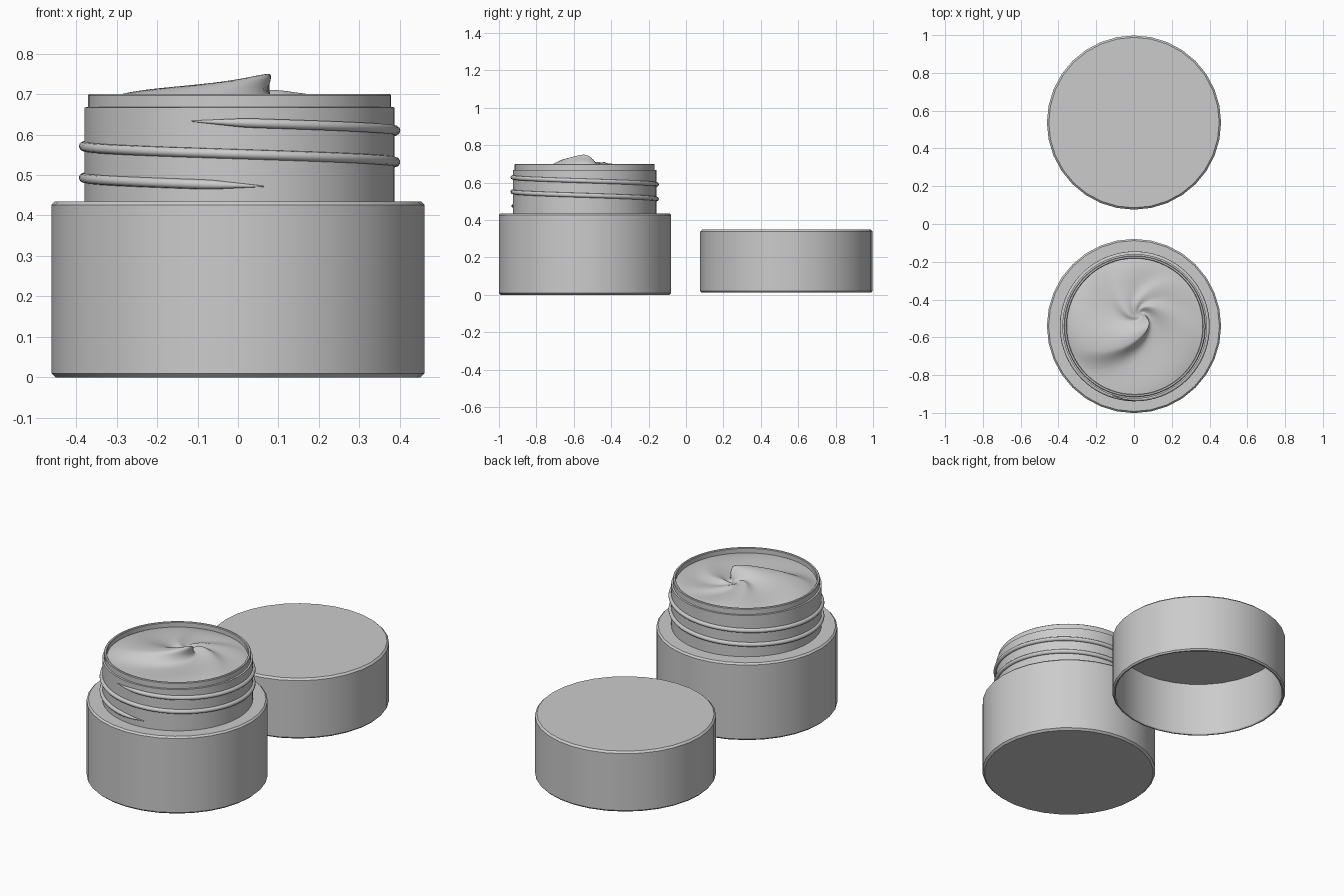
import bpy, bmesh, math
from math import sin, cos, pi, radians, exp, log

if "Cube" in bpy.data.objects:
    bpy.data.objects.remove(bpy.data.objects["Cube"])

JAR = (0.0, -0.54)
NECK = (0.004, -0.542)
LID = (0.0, 0.537)


def finish(name, bm, angle=30):
    bmesh.ops.remove_doubles(bm, verts=bm.verts, dist=1e-5)
    bmesh.ops.recalc_face_normals(bm, faces=bm.faces)
    me = bpy.data.meshes.new(name)
    for f in bm.faces:
        f.smooth = True
    bm.to_mesh(me)
    bm.free()
    me.set_sharp_from_angle(angle=radians(angle))
    ob = bpy.data.objects.new(name, me)
    bpy.context.collection.objects.link(ob)
    return ob


def lathe(name, profile, centre, sides):
    bm = bmesh.new()
    vs = [bm.verts.new((r, 0, z)) for r, z in profile]
    es = [bm.edges.new(p) for p in zip(vs, vs[1:])]
    bmesh.ops.spin(bm, geom=vs + es, cent=(0, 0, 0), axis=(0, 0, 1),
                   angle=2 * pi, steps=sides, use_merge=True)
    ob = finish(name, bm)
    ob.location = (*centre, 0)
    return ob


# Outer jar with chamfered edges
lathe("jar_body", [(0, 0), (0.45, 0), (0.461, 0.01), (0.461, 0.426),
                   (0.452, 0.435), (0.36, 0.435)], JAR, 32)

# Neck, stepped lip and inner cup
lathe("jar_neck", [(0.383, 0.43), (0.383, 0.667), (0.374, 0.668), (0.374, 0.697),
                   (0.371, 0.70), (0.363, 0.70), (0.36, 0.697), (0.36, 0.06),
                   (0, 0.06)], NECK, 64)

# Hollow lid, open underneath
lathe("lid", [(0, 0.35), (0.451, 0.35), (0.461, 0.34), (0.461, 0.02), (0.454, 0.012),
              (0.447, 0.012), (0.443, 0.018), (0.443, 0.32), (0, 0.32)], LID, 32)

# Screw thread: a tapered helix around the neck
cu = bpy.data.curves.new("screw_thread", "CURVE")
cu.dimensions = "3D"
cu.bevel_depth = 0.012
cu.bevel_resolution = 3
cu.use_fill_caps = True
sp = cu.splines.new("POLY")
N = 160
sp.points.add(N - 1)
for i, p in enumerate(sp.points):
    t = i / (N - 1)
    a = radians(252 + 747 * t)
    taper = min(1, 0.1 + min(t, 1 - t) / 0.03)
    p.co = (0.385 * cos(a), 0.385 * sin(a), 0.633 - 0.161 * t, 1)
    p.radius = taper
sp.use_smooth = True
thread = bpy.data.objects.new("screw_thread", cu)
thread.location = (*NECK, 0)
bpy.context.collection.objects.link(thread)

# Cream: height field of log-spiral ridges around an off-centre swirl
CX, CY, R = 0.03, 0.065, 0.36
# ridge: phase, height, width on the steep side, width on the gentle side (degrees)
RIDGES = [(0, 1.0, 17, 62), (-115, 0.36, 25, 45), (105, 0.38, 22, 40), (170, 0.25, 18, 35)]


def cream_height(x, y):
    dx, dy = x - CX, y - CY
    r = max(math.hypot(dx, dy), 0.004)
    phase = math.degrees(math.atan2(dy, dx)) + 196 + 47 * log(r)
    p = 0
    for at, h, steep, gentle in RIDGES:
        d = (phase - at + 180) % 360 - 180
        p += h * exp(-(d / (steep if d > 0 else gentle)) ** 2)
    amp = 0.076 * (1 - exp(-(r / 0.04) ** 2)) * max(0, 1 - 1.5 * r)
    rim = max(0, 1 - (math.hypot(x, y) / R) ** 8)
    return 0.672 + rim * (amp * p + 0.018 * exp(-(r / 0.12) ** 2))


bm = bmesh.new()
SIDES, RINGS = 128, 44
centre = bm.verts.new((CX, CY, cream_height(CX, CY)))
prev = None
for j in range(1, RINGS + 1):
    t = (j / RINGS) ** 1.3
    ring = []
    for i in range(SIDES):
        a = 2 * pi * i / SIDES
        x = CX + t * (R * cos(a) - CX)
        y = CY + t * (R * sin(a) - CY)
        z = cream_height(x, y)
        lean = max(0, z - 0.71) * 0.5
        ring.append(bm.verts.new((x + lean, y, z)))
    for i in range(SIDES):
        k = (i + 1) % SIDES
        if prev:
            bm.faces.new((prev[i], ring[i], ring[k], prev[k]))
        else:
            bm.faces.new((centre, ring[i], ring[k]))
    prev = ring
cream = finish("cream", bm, 80)
cream.location = (*NECK, 0)
